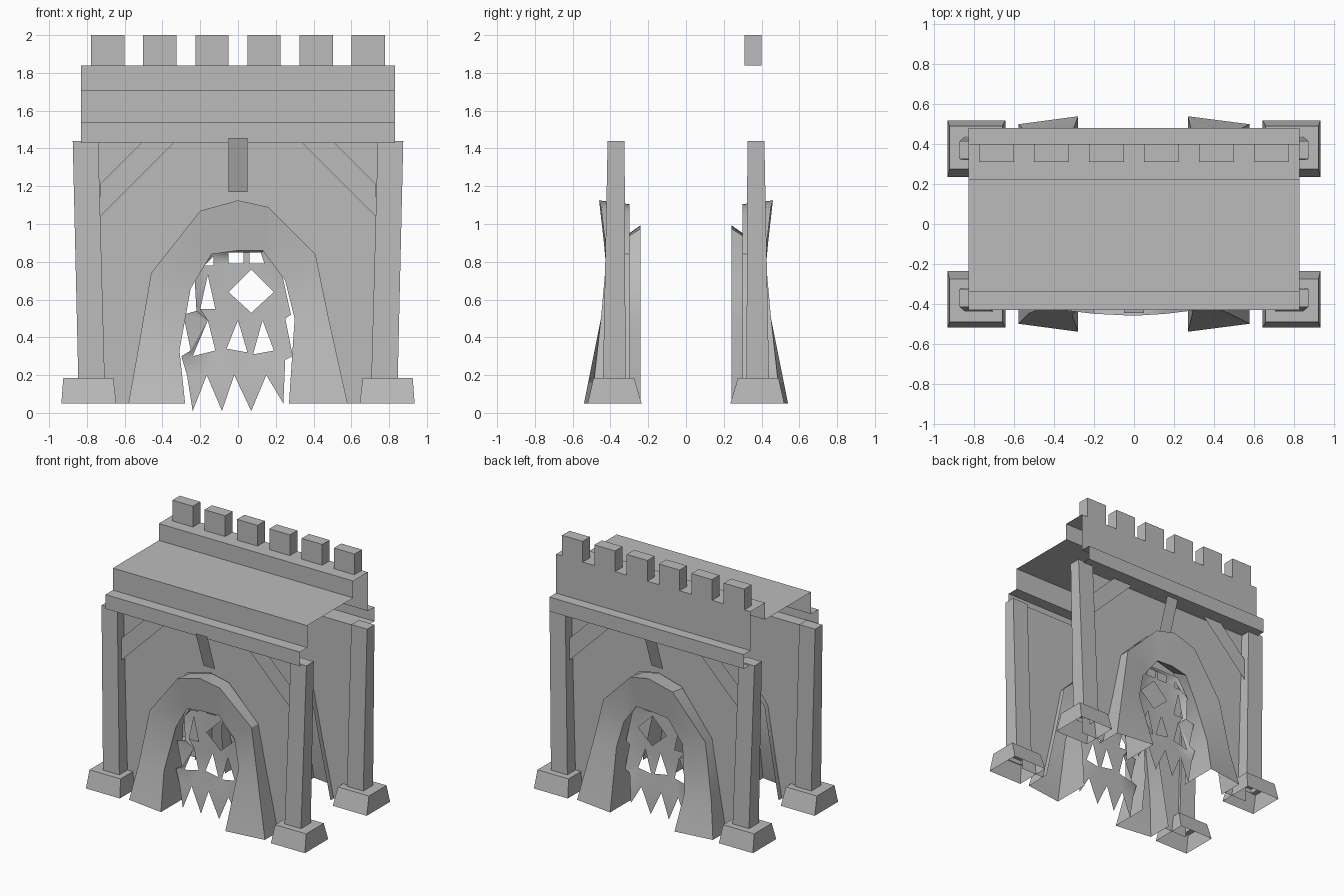
import bpy, bmesh
from mathutils import Vector

cube = bpy.data.objects.get("Cube")
if cube:
    bpy.data.objects.remove(cube)

stone = bpy.data.materials.new("grey_stone")
stone.use_nodes = True
GREY = (0.5, 0.5, 0.5, 1)
stone.diffuse_color = GREY
stone.node_tree.nodes["Principled BSDF"].inputs["Base Color"].default_value = GREY


def finish(name, bm, smooth=False):
    bmesh.ops.recalc_face_normals(bm, faces=bm.faces)
    mesh = bpy.data.meshes.new(name)
    bm.to_mesh(mesh)
    bm.free()
    obj = bpy.data.objects.new(name, mesh)
    mesh.materials.append(stone)
    bpy.context.collection.objects.link(obj)
    if smooth:
        bpy.ops.object.select_all(action='DESELECT')
        obj.select_set(True)
        bpy.context.view_layer.objects.active = obj
        bpy.ops.object.shade_smooth_by_angle(angle=0.6)
    return obj


def loft(name, rows, smooth=False):
    """Skin between equal-length rows of points."""
    bm = bmesh.new()
    grid = [[bm.verts.new(p) for p in row] for row in rows]
    for a, b in zip(grid, grid[1:]):
        for i in range(len(a) - 1):
            bm.faces.new((a[i], a[i + 1], b[i + 1], b[i]))
    return finish(name, bm, smooth)


def sheet(name, points):
    bm = bmesh.new()
    bm.faces.new([bm.verts.new(p) for p in points])
    return finish(name, bm)


def block(name, low, high, open_ends=()):
    """Tapered box; low and high are (x0, x1, y0, y1, z)."""
    bm = bmesh.new()
    rings = []
    for x0, x1, y0, y1, z in (low, high):
        rings.append([bm.verts.new((x, y, z)) for x, y in
                      ((x0, y0), (x1, y0), (x1, y1), (x0, y1))])
    for i in range(4):
        j = (i + 1) % 4
        bm.faces.new((rings[0][i], rings[0][j], rings[1][j], rings[1][i]))
    for end in (0, 1):
        if end not in open_ends:
            bm.faces.new(rings[end])
    return finish(name, bm)


def span(sign, a, b):
    return sorted((sign * a, sign * b))


# Stepped roof shell, open at both ends
profile = [(-.34, 1.43), (-.43, 1.43), (-.43, 1.54), (-.34, 1.54),
           (-.34, 1.71), (.22, 1.71), (.22, 1.84), (.40, 1.84),
           (.40, 1.54), (.48, 1.54), (.48, 1.43), (.34, 1.43)]
loft("roof_shell", [[(x, y, z) for y, z in profile] for x in (-.83, .83)])

# Battlements
for i in range(6):
    x = (i - 2.5) * .276
    box = (x - .088, x + .088, .31, .40)
    block(f"merlon_{i + 1}", box + (1.84,), box + (2.0,), (0,))

# Arch stations: outer x, z, depth, then inner x, z, depth
stations = [(-.58, .05, .50, -.28, .05, .54), (-.53, .33, .45, -.31, .33, .46),
            (-.46, .74, .42, -.25, .66, .40), (-.20, 1.07, .45, -.14, .84, .42),
            (0, 1.125, .46, 0, .86, .43), (.16, 1.09, .45, .13, .86, .42),
            (.41, .84, .42, .25, .70, .40), (.48, .50, .45, .30, .50, .42),
            (.58, .05, .50, .27, .05, .54)]

# Portcullis outline and gaps between its teeth
gate_edge = [(-.24, .01), (-.165, .2), (-.085, .01), (-.02, .2), (.07, .01),
             (.15, .2), (.24, .05), (.25, .28), (.29, .3), (.25, .5),
             (.28, .52), (.23, .75), (.16, .86), (-.14, .86), (-.23, .72),
             (-.22, .54), (-.29, .52), (-.25, .33), (-.30, .3), (-.27, .2)]
gaps = [[(-.2, .55), (-.12, .55), (-.16, .73)],
        [(-.05, .64), (.07, .53), (.19, .64), (.07, .76)],
        [(-.24, .3), (-.12, .33), (-.16, .49)],
        [(-.06, .34), (.05, .32), (0, .49)],
        [(.08, .31), (.19, .33), (.13, .49)],
        [(-.18, .78), (-.13, .78), (-.13, .83)],
        [(-.05, .79), (.03, .79), (.03, .85), (-.05, .85)],
        [(.06, .79), (.14, .79), (.12, .85), (.06, .85)]]

for side, sign in (("front", -1), ("back", 1)):
    # Wall with the arch opening cut from its lower edge
    outline = [(-.78, .05), (-.78, 1.43), (.78, 1.43), (.78, .05)]
    outline += [(s[0], s[1]) for s in reversed(stations)]
    sheet(f"{side}_wall", [(x, sign * .34, z) for x, z in outline])

    # Rough stone arch
    rows = []
    for ox, oz, oy, ix, iz, iy in stations:
        flare = max(0, (iz - .5) * 1.4)
        back = Vector((ix, iz)).lerp(Vector((ox, oz)), flare)
        rows.append([(ox, sign * .30, oz - .02 * (oz > 1)), (ox, sign * oy, oz),
                     (ix, sign * iy, iz), (back.x, sign * .24, back.y)])
    loft(f"{side}_arch", rows, True)

    # Toothed portcullis, folded slightly around each gap
    bm = bmesh.new()
    edges = []
    for n, ring in enumerate([gate_edge] + gaps):
        vs = [bm.verts.new((x, sign * (.33 if n == 0 else .31), z)) for x, z in ring]
        edges += [bm.edges.new((v, vs[i - 1])) for i, v in enumerate(vs)]
    bmesh.ops.triangle_fill(bm, edges=edges, use_beauty=True)
    finish(f"{side}_portcullis", bm, True)

    # Slanted centre strut
    sheet(f"{side}_centre_strut",
          [(x, sign * y, z) for x, y, z in ((-.05, .35, 1.17), (.05, .35, 1.17),
                                            (.05, .445, 1.455), (-.05, .445, 1.455))])

    for hand, mx in (("left", 1), ("right", -1)):
        # Corner brace
        sheet(f"{side}_{hand}_brace",
              [(mx * x, sign * .38, z) for x, z in ((.73, 1.04), (.73, 1.21),
                                                    (.51, 1.43), (.34, 1.43))])
        # Leaning post
        block(f"{side}_{hand}_post",
              (*span(mx, .705, .845), *span(sign, .32, .44), .15),
              (*span(mx, .74, .875), *span(sign, .325, .415), 1.44), (0,))
        # Hollow footing
        block(f"{side}_{hand}_footing",
              (*span(mx, .645, .935), *span(sign, .235, .52), .05),
              (*span(mx, .66, .925), *span(sign, .275, .49), .185), (0,))
